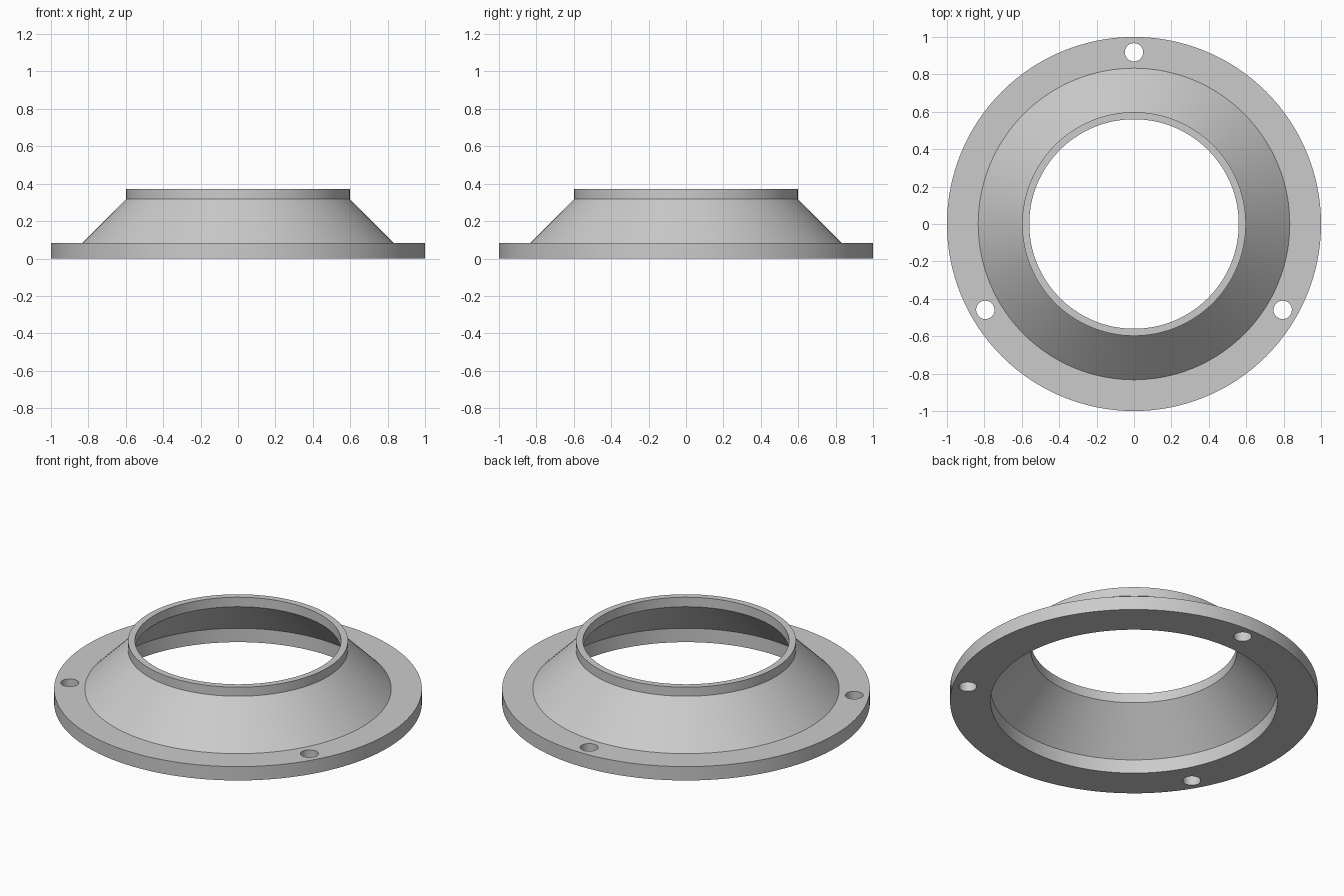
import bpy, bmesh, math

if "Cube" in bpy.data.objects:
    bpy.data.objects.remove(bpy.data.objects["Cube"])

SEGMENTS = 128

grey = bpy.data.materials.new("plain grey")
grey.diffuse_color = (0.6, 0.6, 0.6, 1)
grey.use_nodes = True
grey.node_tree.nodes["Principled BSDF"].inputs["Base Color"].default_value = grey.diffuse_color

# Closed cross-section (radius, height): flange, sloped wall and collar
profile = [(1.00, 0.0), (1.00, 0.083), (0.833, 0.083), (0.598, 0.318),
           (0.598, 0.372), (0.56, 0.372), (0.56, 0.315), (0.78, 0.083), (0.78, 0.0)]

# Revolve the cross-section into the flanged collar
bm = bmesh.new()
rings = []
for s in range(SEGMENTS):
    a = 2 * math.pi * s / SEGMENTS
    rings.append([bm.verts.new((r * math.cos(a), r * math.sin(a), z)) for r, z in profile])
for s in range(SEGMENTS):
    cur, nxt = rings[s], rings[(s + 1) % SEGMENTS]
    for i in range(len(profile)):
        j = (i + 1) % len(profile)
        bm.faces.new((cur[i], nxt[i], nxt[j], cur[j]))
bmesh.ops.recalc_face_normals(bm, faces=bm.faces)
mesh = bpy.data.meshes.new("flanged_collar")
bm.to_mesh(mesh)
bm.free()
collar = bpy.data.objects.new("flanged_collar", mesh)
bpy.context.collection.objects.link(collar)
mesh.materials.append(grey)

# Three bolt holes through the flange, evenly spaced
cutters = []
for k in range(3):
    a = math.radians(90 + 120 * k)
    bpy.ops.mesh.primitive_cylinder_add(
        vertices=32, radius=0.049, depth=0.3,
        location=(0.918 * math.cos(a), 0.918 * math.sin(a), 0.04))
    cutter = bpy.context.object
    cutter.name = "bolt_hole_cutter"
    cutter.hide_render = True
    cutter.data.materials.append(grey)
    cutters.append(cutter)
    mod = collar.modifiers.new("bolt_hole", 'BOOLEAN')
    mod.operation = 'DIFFERENCE'
    mod.solver = 'EXACT'
    mod.object = cutter

# Apply the holes, remove the cutters and smooth the curved faces
bpy.ops.object.select_all(action='DESELECT')
collar.select_set(True)
bpy.context.view_layer.objects.active = collar
for mod in list(collar.modifiers):
    bpy.ops.object.modifier_apply(modifier=mod.name)
for cutter in cutters:
    bpy.data.objects.remove(cutter)
bpy.ops.object.shade_smooth_by_angle(angle=math.radians(30))
